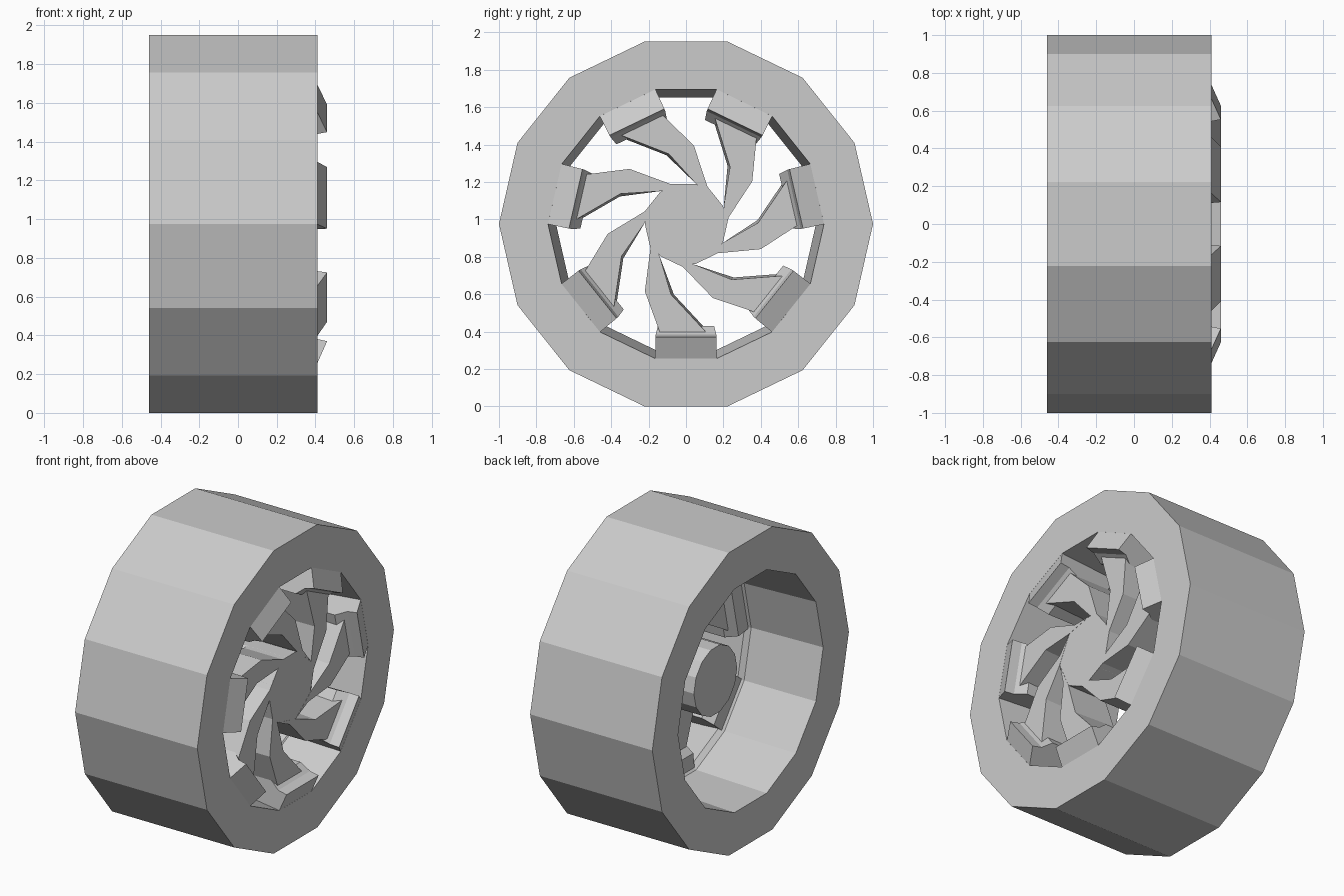
import bpy
from math import cos, sin, pi, tau

if "Cube" in bpy.data.objects:
    bpy.data.objects.remove(bpy.data.objects["Cube"])

CZ = 0.975          # axle height
SIDES, SPOKES = 14, 7


def add_mesh(name, verts, faces):
    """Make an object, with verts relative to the axle, normals recalculated."""
    me = bpy.data.meshes.new(name)
    me.from_pydata(verts, [], faces)
    ob = bpy.data.objects.new(name, me)
    bpy.context.collection.objects.link(ob)
    ob.location.z = CZ
    import bmesh
    bm = bmesh.new()
    bm.from_mesh(me)
    bmesh.ops.recalc_face_normals(bm, faces=bm.faces)
    bm.to_mesh(me)
    bm.free()
    return ob


def lathe(name, profile):
    """Spin a closed (x, radius) profile around the x axle."""
    n = len(profile)
    verts = [(x, r * cos(i * tau / SIDES), r * sin(i * tau / SIDES))
             for i in range(SIDES) for x, r in profile]
    faces = []
    for i in range(SIDES):
        j = (i + 1) % SIDES
        for k in range(n):
            m = (k + 1) % n
            faces.append((i * n + k, i * n + m, j * n + m, j * n + k))
    return add_mesh(name, verts, faces)


def loft(name, a, b):
    """Solid between two matching loops, capped at both ends."""
    n = len(a)
    faces = [tuple(range(n)), tuple(range(2 * n - 1, n - 1, -1))]
    faces += [(i, (i + 1) % n, n + (i + 1) % n, n + i) for i in range(n)]
    return add_mesh(name, a + b, faces)


# Tyre with a bore that narrows to a ridge behind the spokes
lathe("tyre", [(-0.46, 1.0), (0.41, 1.0), (0.41, 0.738),
               (0.07, 0.695), (0.04, 0.72), (-0.46, 0.738)])

# Hub
ring = [(0.22 * cos(i * tau / SIDES), 0.22 * sin(i * tau / SIDES)) for i in range(SIDES)]
loft("hub", [(-0.21, y, z) for y, z in ring], [(0.379, y, z) for y, z in ring])

# Swirled spoke (bottom one), front and slightly wider back outline
front = [(-0.22, 0), (-0.19, -0.13), (-0.22, -0.36), (-0.135, -0.592),
         (0.12, -0.592), (-0.08, -0.377), (-0.14, -0.175)]
back = [(-0.22, 0), (-0.19, -0.13), (-0.22, -0.36), (-0.135, -0.592),
        (0.135, -0.592), (-0.065, -0.377), (-0.14, -0.175)]

# Clip that joins a spoke to the tyre: (x, radius, half width)
clip = [(0.05, 0.74, 0.165), (0.40, 0.74, 0.165), (0.41, 0.718, 0.165),
        (0.46, 0.605, 0.163), (0.40, 0.592, 0.162), (0.34, 0.545, 0.15),
        (0.12, 0.545, 0.15), (0.06, 0.60, 0.16)]

for k in range(SPOKES):
    spoke = loft(f"spoke_{k + 1}", [(0.38, y, z) for y, z in front],
                 [(0.10, y, z) for y, z in back])
    block = loft(f"clip_{k + 1}", [(x, -w, -r) for x, r, w in clip],
                 [(x, w, -r) for x, r, w in clip])
    for ob in (spoke, block):
        ob.rotation_euler.x = k * tau / SPOKES
